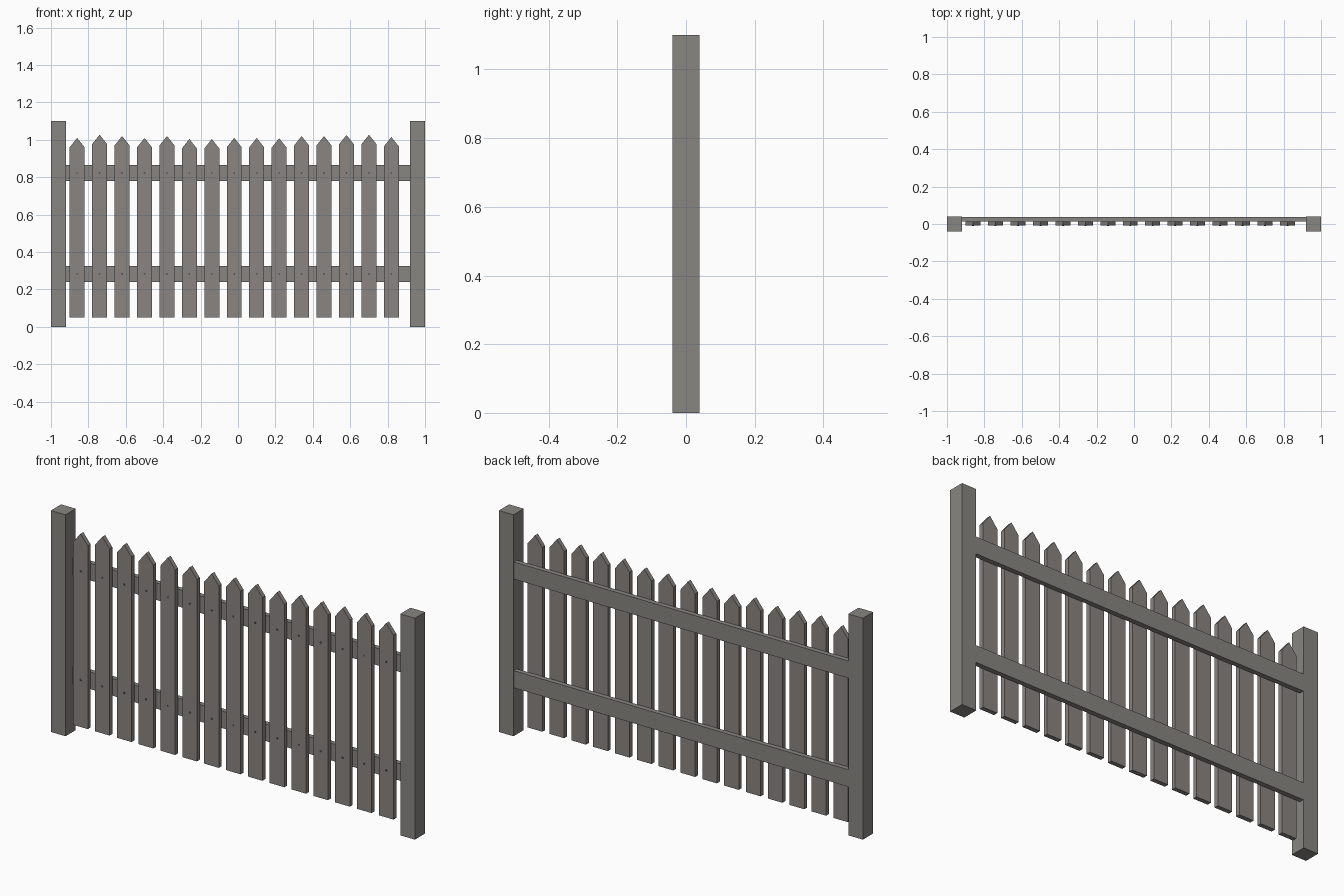
import bpy, bmesh, math

if "Cube" in bpy.data.objects:
    bpy.data.objects.remove(bpy.data.objects["Cube"])

def material(name, rgb):
    m = bpy.data.materials.new(name)
    m.diffuse_color = (*rgb, 1)
    m.use_nodes = True
    m.node_tree.nodes["Principled BSDF"].inputs["Base Color"].default_value = m.diffuse_color
    return m

WOOD = material("weathered_grey_wood", (0.25, 0.238, 0.222))
PICKET = material("warm_grey_wood", (0.25, 0.232, 0.218))
NAIL = material("dark_nail", (0.09, 0.088, 0.085))

def finish(name, bm, mat):
    bmesh.ops.recalc_face_normals(bm, faces=bm.faces)
    me = bpy.data.meshes.new(name)
    bm.to_mesh(me)
    bm.free()
    me.materials.append(mat)
    ob = bpy.data.objects.new(name, me)
    bpy.context.collection.objects.link(ob)
    return ob

def prism(name, outline, y0, y1, mat):
    """Extrude an x-z outline from y0 to y1."""
    bm = bmesh.new()
    face = bm.faces.new([bm.verts.new((x, y0, z)) for x, z in outline])
    ext = bmesh.ops.extrude_face_region(bm, geom=[face])
    verts = [v for v in ext["geom"] if isinstance(v, bmesh.types.BMVert)]
    bmesh.ops.translate(bm, verts=verts, vec=(0, y1 - y0, 0))
    return finish(name, bm, mat)

def rect(x0, x1, z0, z1):
    return [(x0, z0), (x1, z0), (x1, z1), (x0, z1)]

# End posts
for side, x in (("left", -0.96), ("right", 0.96)):
    prism(f"{side}_post", rect(x - 0.04, x + 0.04, 0, 1.1), -0.04, 0.04, WOOD)

# Rails behind the pickets
RAILS = {"lower": 0.2825, "upper": 0.8225}
for level, z in RAILS.items():
    prism(f"{level}_rail", rect(-0.92, 0.92, z - 0.0425, z + 0.0425), 0.014, 0.038, WOOD)

# Pointed pickets with slightly uneven tops, two nails each
TOPS = [1.01, 1.027, 1.02, 1.01, 1.02, 1.004, 1.004, 1.01,
        1.01, 1.008, 1.02, 1.02, 1.026, 1.027, 1.015]
FRONT, BACK, HALF = -0.008, 0.014, 0.04
for i, top in enumerate(TOPS):
    x = -0.86 + 0.12 * i
    outline = [(x - HALF, 0.05), (x + HALF, 0.05), (x + HALF, top - 0.05),
               (x, top), (x - HALF, top - 0.05)]
    prism(f"picket_{i + 1}", outline, FRONT, BACK, PICKET)
    for level, z in RAILS.items():
        ring = [(x + 0.005 * math.cos(a * math.pi / 4),
                 z + 0.005 * math.sin(a * math.pi / 4)) for a in range(8)]
        prism(f"{level}_nail_{i + 1}", ring, FRONT - 0.002, FRONT + 0.004, NAIL)
